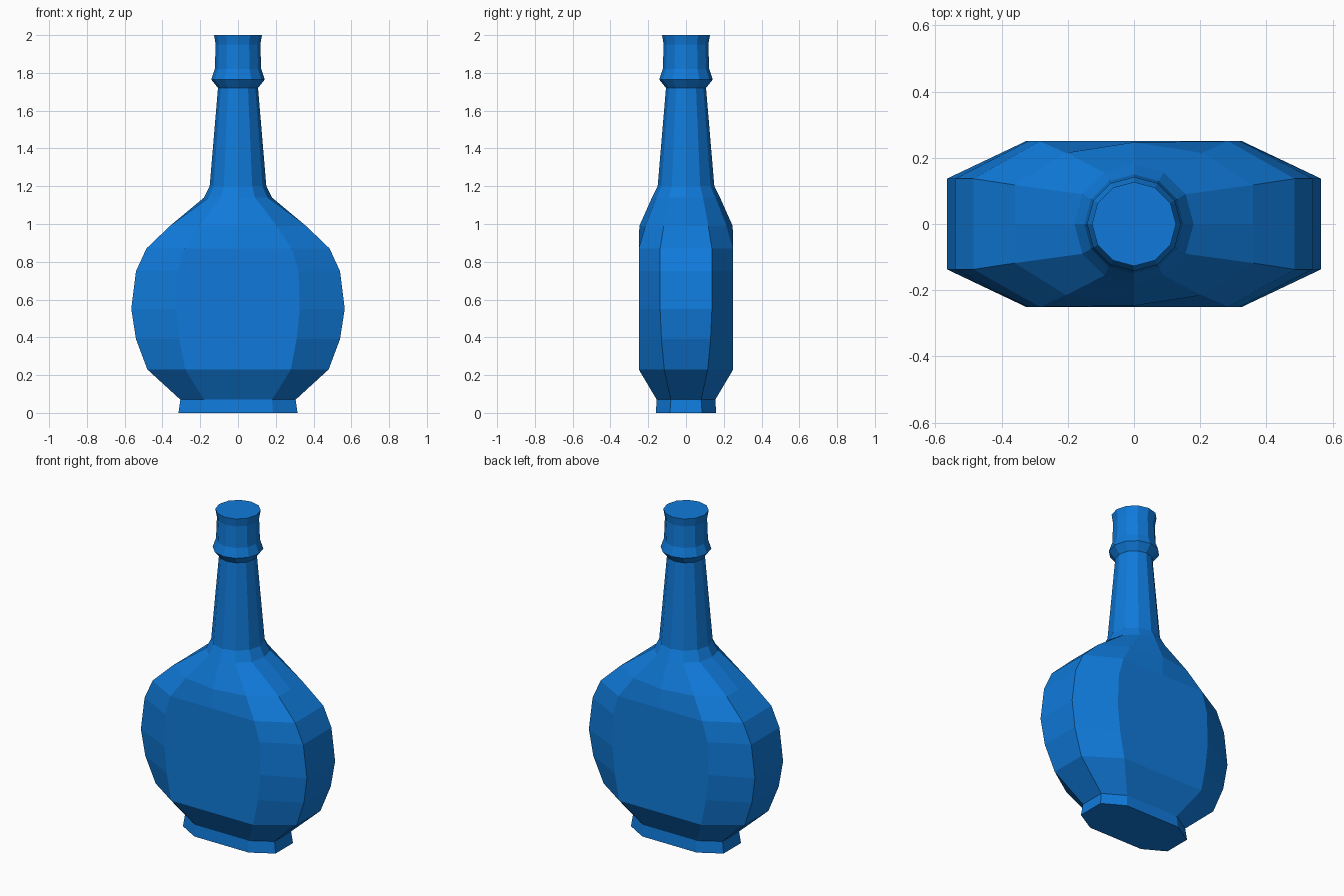
import bpy, bmesh, math

cube = bpy.data.objects.get("Cube")
if cube:
    bpy.data.objects.remove(cube, do_unlink=True)

glass = bpy.data.materials.new("blue glass")
glass.use_nodes = True
BLUE = (0.005, 0.195, 0.70, 1)
glass.diffuse_color = BLUE
glass.node_tree.nodes["Principled BSDF"].inputs["Base Color"].default_value = BLUE


def flat_ring(z, width, side, front, depth, mid=None):
    """Flattened twelve-point section, mirrored across both axes."""
    mid = mid or depth
    right = [(front, -depth), (width, -side), (width, 0), (width, side), (front, depth)]
    left = [(-x, y) for x, y in reversed(right)]
    ring = right + [(0, mid)] + left + [(0, -mid)]
    return [(x, y, z) for x, y in ring]


def round_ring(z, r):
    """Regular twelve-point section in the same order as flat_ring."""
    angles = [math.radians(30 * i - 60) for i in range(12)]
    return [(r * math.cos(a), r * math.sin(a), z) for a in angles]


def loft(name, rings, cap_bottom=False, cap_top=False):
    bm = bmesh.new()
    loops = [[bm.verts.new(p) for p in ring] for ring in rings]
    for low, high in zip(loops, loops[1:]):
        for i in range(12):
            j = (i + 1) % 12
            bm.faces.new((low[i], low[j], high[j], high[i]))
    if cap_bottom:
        bm.faces.new(loops[0][::-1])
    if cap_top:
        bm.faces.new(loops[-1])
    mesh = bpy.data.meshes.new(name)
    bm.to_mesh(mesh)
    bm.free()
    mesh.materials.append(glass)
    obj = bpy.data.objects.new(name, mesh)
    bpy.context.collection.objects.link(obj)
    return obj


# Sections where neighbouring parts meet
foot_top = flat_ring(0.07, 0.305, 0.08, 0.18, 0.155)
shoulder = round_ring(1.14, 0.18)
collar_base = round_ring(1.72, 0.106)

# Foot
loft("foot", [flat_ring(0, 0.315, 0.085, 0.185, 0.16), foot_top], cap_bottom=True)

# Flattened body
loft("body", [
    foot_top,
    flat_ring(0.23, 0.48, 0.115, 0.28, 0.25),
    flat_ring(0.39, 0.54, 0.13, 0.31, 0.25),
    flat_ring(0.55, 0.565, 0.137, 0.327, 0.25),
    flat_ring(0.75, 0.54, 0.137, 0.32, 0.25),
    flat_ring(0.87, 0.485, 0.137, 0.285, 0.25),
    flat_ring(0.99, 0.36, 0.118, 0.205, 0.215, 0.247),
    shoulder,
])

# Tapered neck
loft("neck", [shoulder, round_ring(1.2, 0.15), collar_base])

# Collar and closed mouth
loft("collar_and_mouth", [
    collar_base,
    round_ring(1.765, 0.142),
    round_ring(1.82, 0.123),
    round_ring(1.95, 0.118),
    round_ring(2.0, 0.127),
], cap_top=True)
